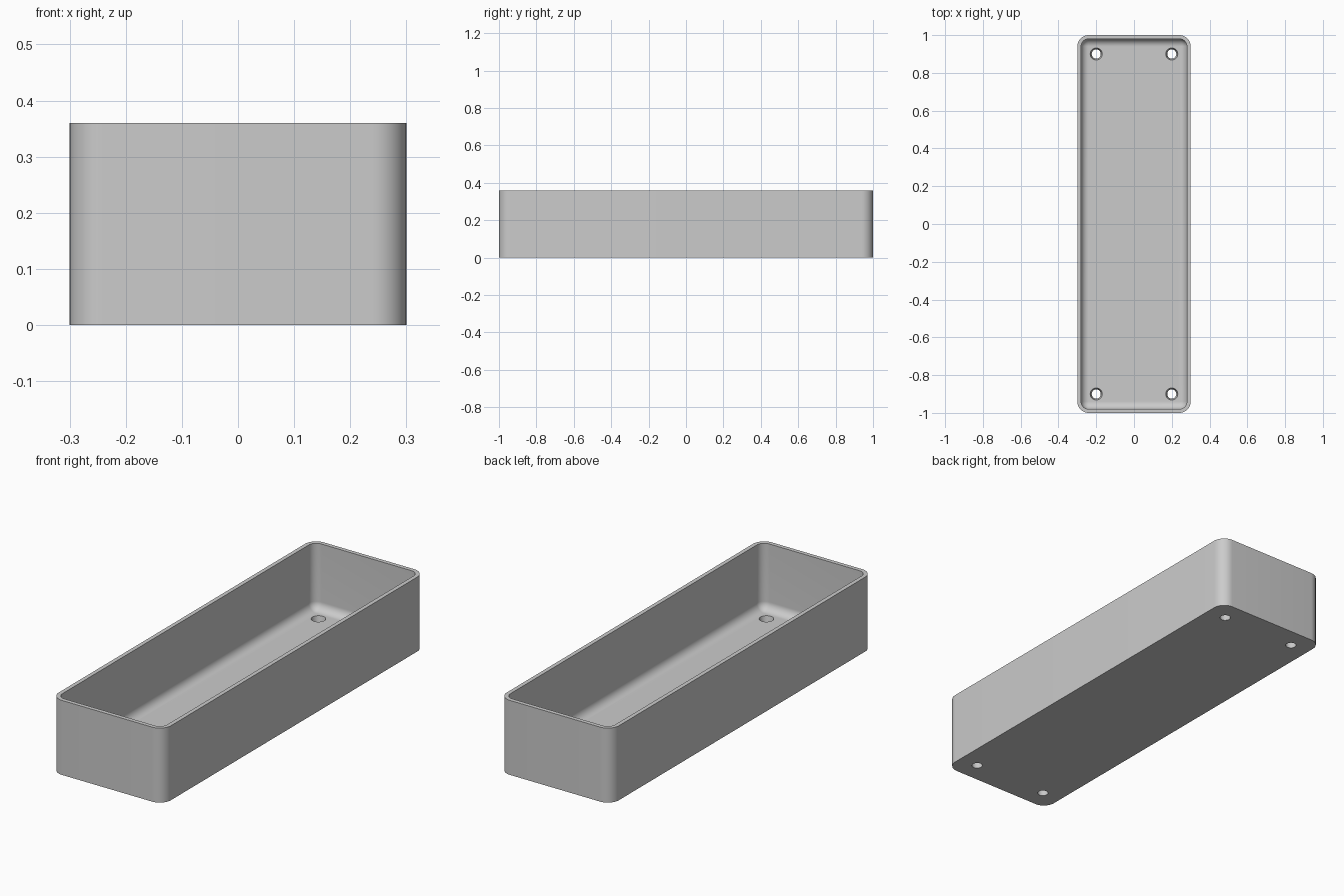
import bpy, bmesh
from math import sin, cos, pi

old = bpy.data.objects.get("Cube")
if old:
    bpy.data.objects.remove(old, do_unlink=True)

HALF_X, HALF_Y, HEIGHT = 0.30, 1.0, 0.36
CORNER, WALL, FLOOR, FILLET = 0.06, 0.02, 0.04, 0.04
STEPS = 12

grey = bpy.data.materials.new("plain grey")
grey.use_nodes = True
colour = (0.6, 0.6, 0.6, 1)
grey.diffuse_color = colour
grey.node_tree.nodes["Principled BSDF"].inputs["Base Color"].default_value = colour


def ring(bm, inset, z):
    """Rounded rectangle of vertices, inset from the outer wall."""
    r = CORNER - inset
    cx, cy = HALF_X - CORNER, HALF_Y - CORNER
    verts = []
    for q, (sx, sy) in enumerate([(1, 1), (-1, 1), (-1, -1), (1, -1)]):
        for i in range(STEPS + 1):
            a = (q + i / STEPS) * pi / 2
            verts.append(bm.verts.new((sx * cx + r * cos(a), sy * cy + r * sin(a), z)))
    return verts


def make_object(bm, name):
    bmesh.ops.recalc_face_normals(bm, faces=bm.faces)
    mesh = bpy.data.meshes.new(name)
    bm.to_mesh(mesh)
    bm.free()
    mesh.materials.append(grey)
    obj = bpy.data.objects.new(name, mesh)
    bpy.context.collection.objects.link(obj)
    return obj


# Tray shell: outer wall, rim, inner wall, rounded inner bottom edge
bm = bmesh.new()
profile = [(0, 0), (0, HEIGHT), (WALL, HEIGHT)]
for i in range(STEPS + 1):
    a = i / STEPS * pi / 2
    profile.append((WALL + FILLET * (1 - cos(a)), FLOOR + FILLET * (1 - sin(a))))
rings = [ring(bm, inset, z) for inset, z in profile]
for low, high in zip(rings, rings[1:]):
    for i in range(len(low)):
        j = (i + 1) % len(low)
        bm.faces.new((low[i], low[j], high[j], high[i]))
bm.faces.new(rings[0])
bm.faces.new(rings[-1])
bmesh.ops.remove_doubles(bm, verts=bm.verts, dist=1e-5)
tray = make_object(bm, "tray")

# Tapered screw holes through the floor
bm = bmesh.new()
top_r, low_r = 0.032, 0.024
slope = (top_r - low_r) / FLOOR
extra = 0.01
for x in (-0.2, 0.2):
    for y in (-0.9, 0.9):
        made = bmesh.ops.create_cone(
            bm, cap_ends=True, segments=32, depth=FLOOR + 2 * extra,
            radius1=low_r - slope * extra, radius2=top_r + slope * extra)
        bmesh.ops.translate(bm, verts=made["verts"], vec=(x, y, FLOOR / 2))
cutter = make_object(bm, "hole_cutter")
cutter.hide_render = True

cut = tray.modifiers.new("screw holes", "BOOLEAN")
cut.operation = "DIFFERENCE"
cut.solver = "EXACT"
cut.object = cutter
bpy.ops.object.select_all(action="DESELECT")
tray.select_set(True)
bpy.context.view_layer.objects.active = tray
bpy.ops.object.modifier_apply(modifier=cut.name)
bpy.data.objects.remove(cutter, do_unlink=True)
bpy.ops.object.shade_smooth_by_angle(angle=pi / 6)
